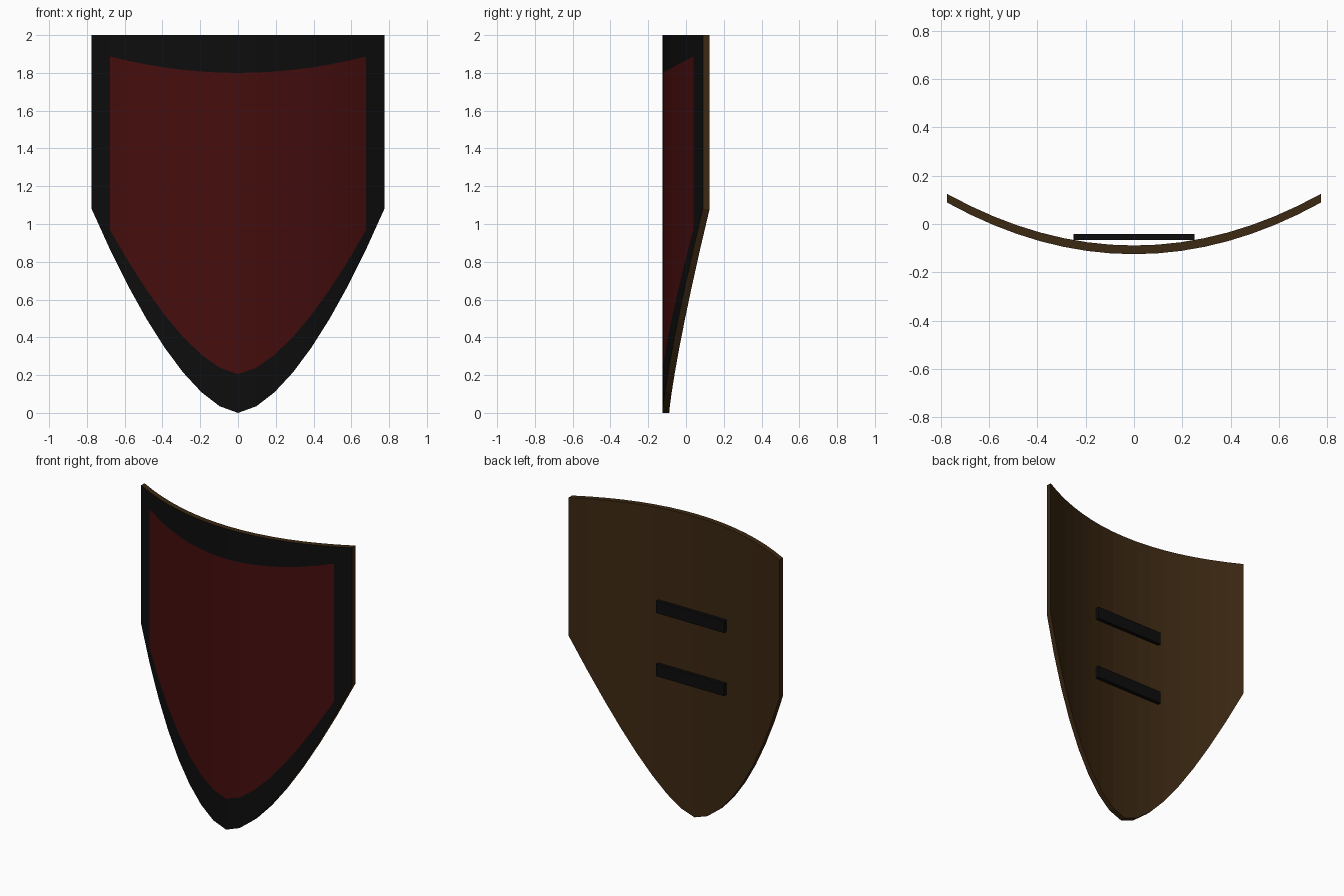
import bpy
import bmesh

if "Cube" in bpy.data.objects:
    bpy.data.objects.remove(bpy.data.objects["Cube"], do_unlink=True)

HALF_W, THICK, SEG = 0.775, 0.036, 8
INNER = SEG - 1  # column where the painted field ends


def material(name, rgb):
    mat = bpy.data.materials.new(name)
    mat.use_nodes = True
    colour = (*rgb, 1.0)
    mat.diffuse_color = colour
    bsdf = mat.node_tree.nodes["Principled BSDF"]
    bsdf.inputs["Base Color"].default_value = colour
    bsdf.inputs["Roughness"].default_value = 0.8
    return mat


wood = material("dark_wood", (0.045, 0.021, 0.006))
black = material("black", (0.004, 0.004, 0.004))
red = material("dark_red", (0.06, 0.004, 0.004))


def make_object(name, bm, mats):
    bmesh.ops.recalc_face_normals(bm, faces=bm.faces)
    mesh = bpy.data.meshes.new(name)
    bm.to_mesh(mesh)
    bm.free()
    for mat in mats:
        mesh.materials.append(mat)
    obj = bpy.data.objects.new(name, mesh)
    bpy.context.collection.objects.link(obj)
    return obj


# Heights of the outline and the painted field, t running from 0 (middle) to 1 (edge)
def column_heights(t):
    s = t * SEG / INNER
    heights = [1.08 * t ** 1.65, 2.0]
    if s < 1.001:
        heights[1:1] = [0.205 + 0.765 * s ** 1.6, 1.8 + 0.087 * s ** 2]
    return heights


# Curved shield body: front with border and field, plain back, rim all round
bm = bmesh.new()
front, back = [], []
for i in range(-SEG, SEG + 1):
    t = abs(i) / SEG
    x, y = HALF_W * i / SEG, -0.125 + 0.214 * t ** 2
    zs = column_heights(t)
    front.append([bm.verts.new((x, y, z)) for z in zs])
    back.append([bm.verts.new((x, y + THICK, z)) for z in (zs[0], zs[-1])])


def face(verts, index):
    bm.faces.new(verts).material_index = index


for a, b, c, d in zip(front, front[1:], back, back[1:]):
    if len(a) == len(b):
        for k in range(3):
            face((a[k], b[k], b[k + 1], a[k + 1]), 2 if k == 1 else 1)
    else:
        face(a + b[::-1], 1)
    face((c[0], c[1], d[1], d[0]), 0)
    face((a[-1], b[-1], d[1], c[1]), 0)
    face((a[0], c[0], d[0], b[0]), 0)
for f, r in ((front[0], back[0]), (front[-1], back[-1])):
    face((f[0], f[1], r[1], r[0]), 0)
make_object("shield_body", bm, (wood, black, red))

# Two straight grips across the back
for name, z in (("upper_grip", 1.35), ("lower_grip", 0.93)):
    bm = bmesh.new()
    bmesh.ops.create_cube(bm, size=1)
    bmesh.ops.scale(bm, vec=(0.5, 0.024, 0.08), verts=bm.verts)
    grip = make_object(name, bm, (black,))
    grip.location = (0, -0.054, z)
